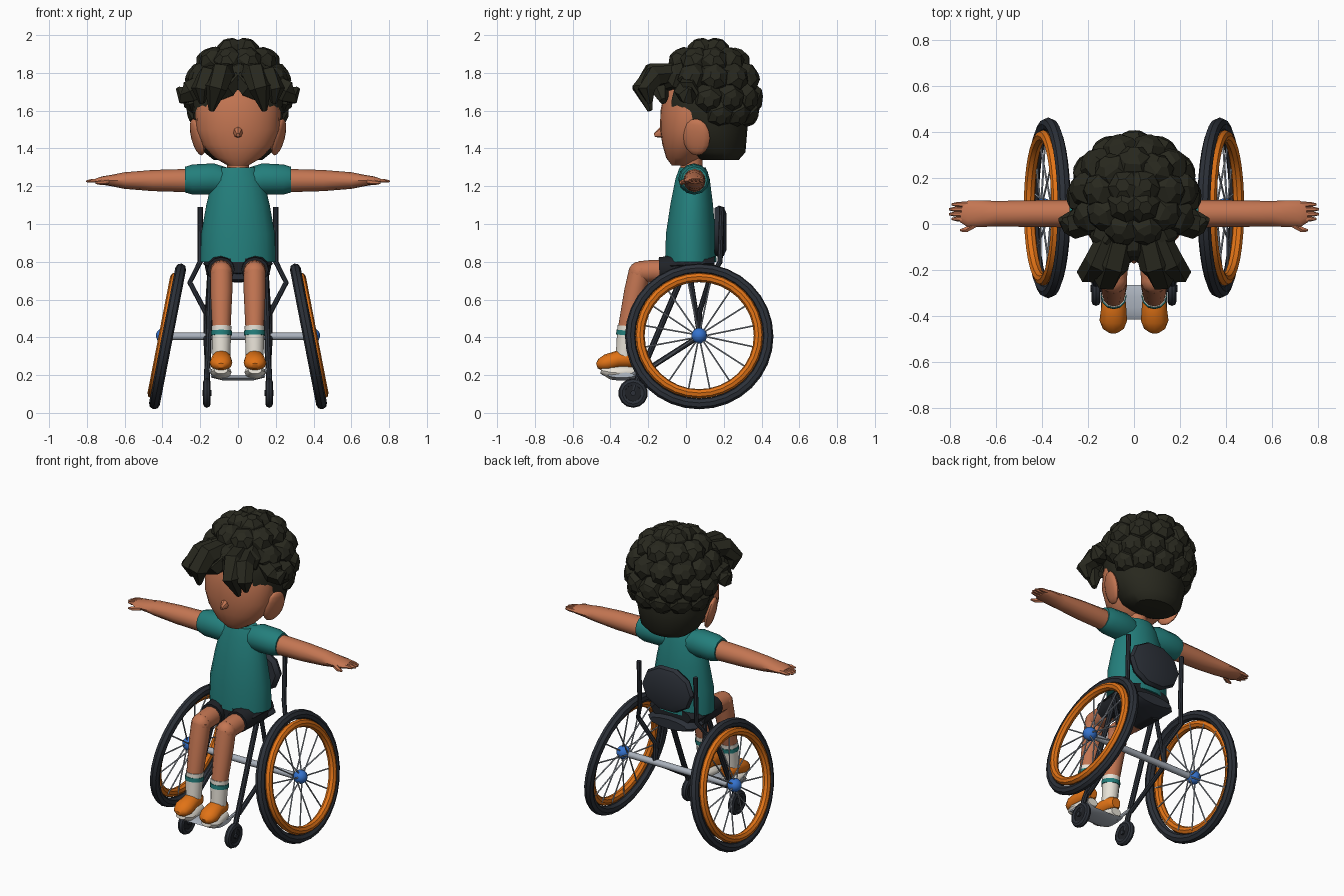
import bpy, bmesh, math
from mathutils import Matrix, Vector

cube = bpy.data.objects.get("Cube")
if cube:
    bpy.data.objects.remove(cube, do_unlink=True)


def material(name, r, g, b):
    m = bpy.data.materials.new(name)
    m.use_nodes = True
    m.diffuse_color = (r, g, b, 1)
    m.node_tree.nodes["Principled BSDF"].inputs["Base Color"].default_value = (r, g, b, 1)
    return m


SKIN = material("warm skin", 0.55, 0.18, 0.085)
TEAL = material("teal cloth", 0.017, 0.21, 0.2)
ORANGE = material("orange", 0.75, 0.17, 0.008)
HAIR = material("dark hair", 0.021, 0.021, 0.013)
RUBBER = material("dark rubber", 0.025, 0.03, 0.04)
SHORTS = material("black cloth", 0.014, 0.016, 0.02)
BLUE = material("blue hub", 0.035, 0.17, 0.62)
METAL = material("light metal", 0.4, 0.44, 0.5)
WHITE = material("off white", 0.8, 0.76, 0.68)

X, Y, Z = Vector((1, 0, 0)), Vector((0, 1, 0)), Vector((0, 0, 1))
ONE = Matrix()
smooth_parts = []


def finish(name, bm, mat, M=ONE, smooth=True):
    bm.transform(M)
    bmesh.ops.recalc_face_normals(bm, faces=bm.faces)
    mesh = bpy.data.meshes.new(name)
    bm.to_mesh(mesh)
    bm.free()
    mesh.materials.append(mat)
    ob = bpy.data.objects.new(name, mesh)
    bpy.context.collection.objects.link(ob)
    if smooth:
        smooth_parts.append(ob)
    return ob


def tube(name, pts, radii, mat, M=ONE, side=X, n=12, closed=False, smooth=True, level=False):
    """Loft of ellipses along a path; each radius is a number or (along side, across)."""
    pts = [Vector(p) for p in pts]
    if not isinstance(radii, list):
        radii = [radii] * len(pts)
    bm, rings, k = bmesh.new(), [], len(pts)
    for i, p in enumerate(pts):
        a = pts[i - 1] if i or closed else p
        b = pts[(i + 1) % k] if i < k - 1 or closed else p
        t = Z if level else (b - a).normalized()
        u = (side - t * side.dot(t)).normalized()
        v = t.cross(u)
        ru, rv = radii[i] if isinstance(radii[i], tuple) else (radii[i], radii[i])
        angles = [math.tau * j / n for j in range(n)]
        rings.append([bm.verts.new(p + u * ru * math.cos(w) + v * rv * math.sin(w)) for w in angles])
    for i in range(k if closed else k - 1):
        a, b = rings[i], rings[(i + 1) % k]
        for j in range(n):
            bm.faces.new((a[j], a[(j + 1) % n], b[(j + 1) % n], b[j]))
    if not closed:
        bm.faces.new(rings[0])
        bm.faces.new(rings[-1])
    return finish(name, bm, mat, M, smooth)


def ball(name, center, size, mat, M=ONE, turn=ONE, seg=14):
    bm = bmesh.new()
    bmesh.ops.create_uvsphere(bm, u_segments=seg, v_segments=seg // 2 + 1, radius=1)
    local = Matrix.Translation(center) @ turn @ Matrix.Diagonal((*size, 1))
    return finish(name, bm, mat, M @ local)


def hoop(name, major, minor, z, mat, M, n=32, sides=8):
    pts = [(major * math.cos(math.tau * i / n), major * math.sin(math.tau * i / n), z) for i in range(n)]
    return tube(name, pts, minor, mat, M, side=Z, n=sides, closed=True)


# Torso, neck and head
tube("shirt", [(0, .025, .8), (0, .025, .95), (0, .03, 1.1), (0, .035, 1.24), (0, .035, 1.3)],
     [(.2, .138), (.195, .133), (.168, .115), (.135, .092), (.1, .07)], TEAL, level=True, n=18)
tube("neck", [(0, .03, 1.26), (0, .03, 1.38)], .058, SKIN)
tube("head", [(0, -.03, 1.31), (0, -.015, 1.35), (0, .005, 1.42), (0, .02, 1.5), (0, .03, 1.6),
              (0, .05, 1.72), (0, .06, 1.82)],
     [(.055, .045), (.125, .09), (.19, .13), (.222, .158), (.225, .165), (.2, .16), (.1, .1)],
     SKIN, level=True, n=24)
tube("nose", [(0, -.11, 1.49), (0, -.168, 1.47)], [(.035, .04), .01], SKIN, n=8)

# Hair cap with a straight front edge
cap = tube("hair_cap", [(0, .18, 1.34), (0, .16, 1.38), (0, .11, 1.5), (0, .09, 1.65), (0, .1, 1.8), (0, .1, 1.9)],
           [(.13, .1), (.18, .155), (.23, .215), (.243, .235), (.21, .2), (.1, .1)], HAIR, level=True, n=24)
for v in cap.data.vertices:
    v.co.y = max(v.co.y, -.08)

# Chunky curls in rows around the crown
crown = Vector((0, .12, 1.7))
for row, (elev, count, start) in enumerate([(76, 4, 45), (47, 9, 90), (20, 11, 106), (-7, 12, 90), (-26, 12, 105)]):
    for i in range(count):
        e, a = math.radians(elev), math.radians(start + 360 * i / count)
        d = Vector((math.cos(a) * math.cos(e), math.sin(a) * math.cos(e), math.sin(e)))
        if (elev < 15 and d.y < -.45) or (elev < -20 and d.y < .1):
            continue
        reach = Vector((d.x * .28, d.y * .275, d.z * .29))
        droop = Z * -.015
        tube(f"curl_{row}_{i}", [crown + reach * .5, crown + reach * .78, crown + reach * .95 + droop,
                                 crown + reach * 1.04 + droop],
             [.06, .085, .068, .03], HAIR, n=6, smooth=False, side=Vector((.3, .2, 1)))

# Wheel seat cushion, back pad, axle and foot plate
tube("seat", [(0, -.1, .735), (0, -.06, .735), (0, .14, .735), (0, .18, .735)],
     [(.13, .03), (.16, .04), (.17, .045), (.13, .03)], RUBBER)
tube("back_pad", [(0, .15, .96), (0, .175, .96), (0, .2, .96), (0, .215, .96)],
     [(.16, .13), (.18, .145), (.17, .135), (.12, .1)], RUBBER, n=10)
tube("axle", [(-.35, .07, .405), (.35, .07, .405)], .02, METAL, side=Y)
tube("foot_plate", [(-.14, -.34, .2), (-.08, -.34, .185), (.08, -.34, .185), (.14, -.34, .2)],
     (.075, .014), METAL, side=Y, n=10)
tube("shorts_hips", [(0, .15, .79), (0, .1, .79), (0, -.08, .78), (0, -.11, .78)],
     [(.14, .05), (.185, .06), (.165, .055), (.14, .04)], SHORTS)

for word, s in (("left", 1), ("right", -1)):
    M = Matrix.Diagonal((s, 1, 1, 1))

    def part(name):
        return f"{word}_{name}"

    # Ears and forelocks
    ball(part("ear"), (.215, .055, 1.46), (.026, .075, .1), SKIN, M,
         Matrix.Rotation(.25, 4, "Y") @ Matrix.Rotation(-.3, 4, "Z"))
    tube(part("forelock"), [(.05, -.03, 1.8), (.09, -.18, 1.79), (.12, -.23, 1.72), (.14, -.19, 1.6)],
         [.06, .068, .062, .015], HAIR, M, n=6, smooth=False)
    tube(part("outer_lock"), [(.1, -.04, 1.8), (.16, -.17, 1.78), (.2, -.21, 1.71), (.19, -.19, 1.64)],
         [.05, .06, .05, .015], HAIR, M, n=6, smooth=False)
    tube(part("side_lock"), [(.18, .02, 1.74), (.26, .0, 1.7), (.29, .01, 1.68), (.32, .02, 1.72)],
         [.06, .065, .05, .012], HAIR, M, n=6, smooth=False, side=Y)
    tube(part("fringe"), [(.0, -.1, 1.79), (.06, -.14, 1.72), (.15, -.12, 1.65)],
         [.05, .06, .02], HAIR, M, n=6, smooth=False, side=Y)

    # Sleeves, arms and hands
    tube(part("sleeve"), [(.07, .04, 1.23), (.13, .042, 1.238), (.24, .045, 1.235), (.28, .045, 1.235)],
         [.07, .083, .08, .068], TEAL, M, side=Y)
    tube(part("arm"), [(.25, .045, 1.23), (.45, .045, 1.23), (.6, .045, 1.23), (.66, .045, 1.23),
                       (.72, .045, 1.23), (.75, .05, 1.228)],
         [(.06, .062), (.058, .056), (.055, .044), (.058, .032), (.058, .022), (.042, .014)], SKIN, M, side=Y)
    for i in range(4):
        y = .022 + i * .021
        tip = .8 - .012 * abs(i - 1.5)
        tube(part(f"finger_{i}"), [(.72, y, 1.23), (tip - .015, y, 1.228), (tip + .01, y, 1.226)],
             [.013, .011, .005], SKIN, M, side=Y, n=6)
    tube(part("thumb"), [(.69, .0, 1.225), (.73, -.025, 1.22), (.755, -.028, 1.218)],
         [.016, .013, .006], SKIN, M, side=Z, n=6)

    # Legs, socks and shoes
    tube(part("shorts_leg"), [(.095, .06, .77), (.09, -.14, .758)], [.08, (.072, .066)], SHORTS, M)
    tube(part("thigh"), [(.09, -.08, .75), (.088, -.18, .75), (.088, -.245, .745)],
         [.06, .06, .058], SKIN, M)
    ball(part("knee"), (.088, -.245, .742), (.06, .06, .06), SKIN, M)
    tube(part("shin"), [(.088, -.245, .75), (.088, -.27, .64), (.088, -.315, .43)],
         [.058, .058, .048], SKIN, M)
    tube(part("sock"), [(.088, -.31, .46), (.088, -.325, .3)], [.053, .047], WHITE, M)
    tube(part("sock_stripe"), [(.088, -.3125, .435), (.088, -.315, .41)], .0555, TEAL, M)
    tube(part("shoe"), [(.088, -.265, .275), (.088, -.29, .28), (.088, -.36, .283), (.09, -.42, .265),
                        (.09, -.455, .255), (.09, -.472, .25)],
         [(.03, .03), (.048, .042), (.054, .047), (.06, .045), (.046, .032), (.02, .014)], ORANGE, M)
    tube(part("sole"), [(.088, -.265, .215), (.088, -.31, .215), (.09, -.4, .215), (.09, -.45, .225)],
         [(.035, .025), (.048, .036), (.056, .036), (.035, .018)], WHITE, M)

    # Chair frame
    tube(part("back_post"), [(.2, .19, 1.09), (.2, .18, .8), (.255, .12, .69), (.17, .07, .53), (.17, .07, .4)],
         .014, RUBBER, M, side=Y, n=8)
    tube(part("front_rail"), [(.145, -.0, .77), (.158, -.2, .3), (.165, -.25, .2), (.165, -.28, .1)],
         .016, RUBBER, M, n=8)
    tube(part("lower_rail"), [(.17, .07, .405), (.16, -.22, .22)], .014, RUBBER, M, n=8)
    tube(part("seat_strut"), [(.15, .02, .74), (.17, .07, .42)], .013, RUBBER, M, n=8)
    tube(part("plate_bracket"), [(.16, -.22, .24), (.12, -.3, .19)], .01, METAL, M, n=8)

    # Casters
    C = M @ Matrix.Translation((.165, -.28, .105)) @ Matrix.Rotation(math.pi / 2, 4, "Y")
    hoop(part("caster_tyre"), .058, .02, 0, RUBBER, C, n=14)
    tube(part("caster_hub"), [(0, 0, -.012), (0, 0, .012)], .045, SHORTS, C)
    tube(part("caster_bolt"), [(0, 0, -.024), (0, 0, .024)], .015, RUBBER, C, n=8)

    # Big cambered wheels
    W = M @ Matrix.Translation((.373, .07, .405)) @ Matrix.Rotation(math.radians(79), 4, "Y")
    hoop(part("tyre"), .364, .029, 0, RUBBER, W)
    hoop(part("push_rim"), .314, .025, .022, ORANGE, W)
    ball(part("hub"), (0, 0, .02), (.042, .042, .042), BLUE, W)
    for i in range(16):
        a = math.tau * (i + .5) / 16
        d = Vector((math.cos(a), math.sin(a), 0))
        tube(part(f"spoke_{i}"), [d * .02 + Z * (.03 if i % 2 else -.015), d * .32], .0045, METAL, W, side=Z, n=5)

bpy.ops.object.select_all(action="DESELECT")
for ob in smooth_parts:
    ob.select_set(True)
bpy.context.view_layer.objects.active = smooth_parts[0]
bpy.ops.object.shade_smooth_by_angle(angle=math.radians(40))
